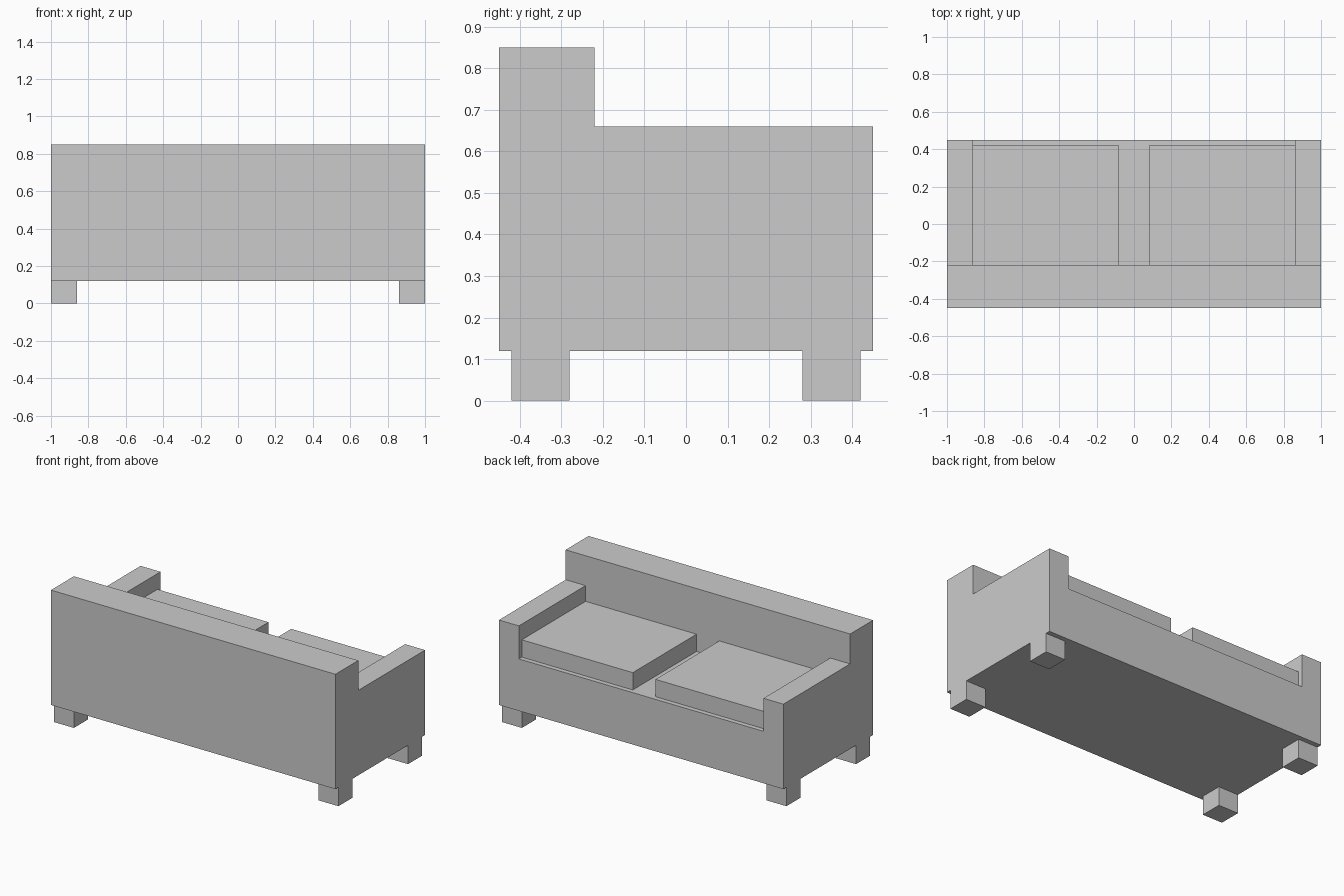
import bpy
import bmesh
from mathutils import Vector

if "Cube" in bpy.data.objects:
    bpy.data.objects.remove(bpy.data.objects["Cube"])

# One flat grey for the whole sofa
grey = bpy.data.materials.new("light_grey")
grey.diffuse_color = (0.6, 0.6, 0.6, 1.0)
grey.use_nodes = True
grey.node_tree.nodes["Principled BSDF"].inputs["Base Color"].default_value = grey.diffuse_color


def box(name, low, high, mirror_x=False, mirror_y=False):
    """Flat-sided box between two corners, optionally mirrored about the centre."""
    low, high = Vector(low), Vector(high)
    bm = bmesh.new()
    bmesh.ops.create_cube(bm, size=1)
    bmesh.ops.scale(bm, vec=high - low, verts=bm.verts)
    bmesh.ops.translate(bm, vec=(low + high) / 2, verts=bm.verts)
    mesh = bpy.data.meshes.new(name)
    bm.to_mesh(mesh)
    bm.free()
    mesh.materials.append(grey)
    obj = bpy.data.objects.new(name, mesh)
    bpy.context.collection.objects.link(obj)
    if mirror_x or mirror_y:
        mod = obj.modifiers.new("mirror", 'MIRROR')
        mod.use_axis = (mirror_x, mirror_y, False)
        mod.use_mirror_merge = False
    return obj


LEG_TOP, SEAT_TOP, CUSHION_TOP, ARM_TOP, BACK_TOP = 0.12, 0.45, 0.56, 0.66, 0.85
ARM_IN, REST_Y, DEPTH = 0.86, -0.22, 0.45

# Backrest across the full width
box("backrest", (-1, -DEPTH, LEG_TOP), (1, REST_Y, BACK_TOP))

# Seat base between the arms
box("seat_base", (-ARM_IN, REST_Y, LEG_TOP), (ARM_IN, DEPTH, SEAT_TOP))

# Pair of armrests
box("armrests", (ARM_IN, REST_Y, LEG_TOP), (1, DEPTH, ARM_TOP), mirror_x=True)

# Two loose cushions with a gap in the middle
box("seat_cushions", (0.08, REST_Y, SEAT_TOP), (ARM_IN, 0.42, CUSHION_TOP), mirror_x=True)

# Four block legs
box("legs", (0.86, 0.28, 0), (1, 0.42, LEG_TOP), mirror_x=True, mirror_y=True)
